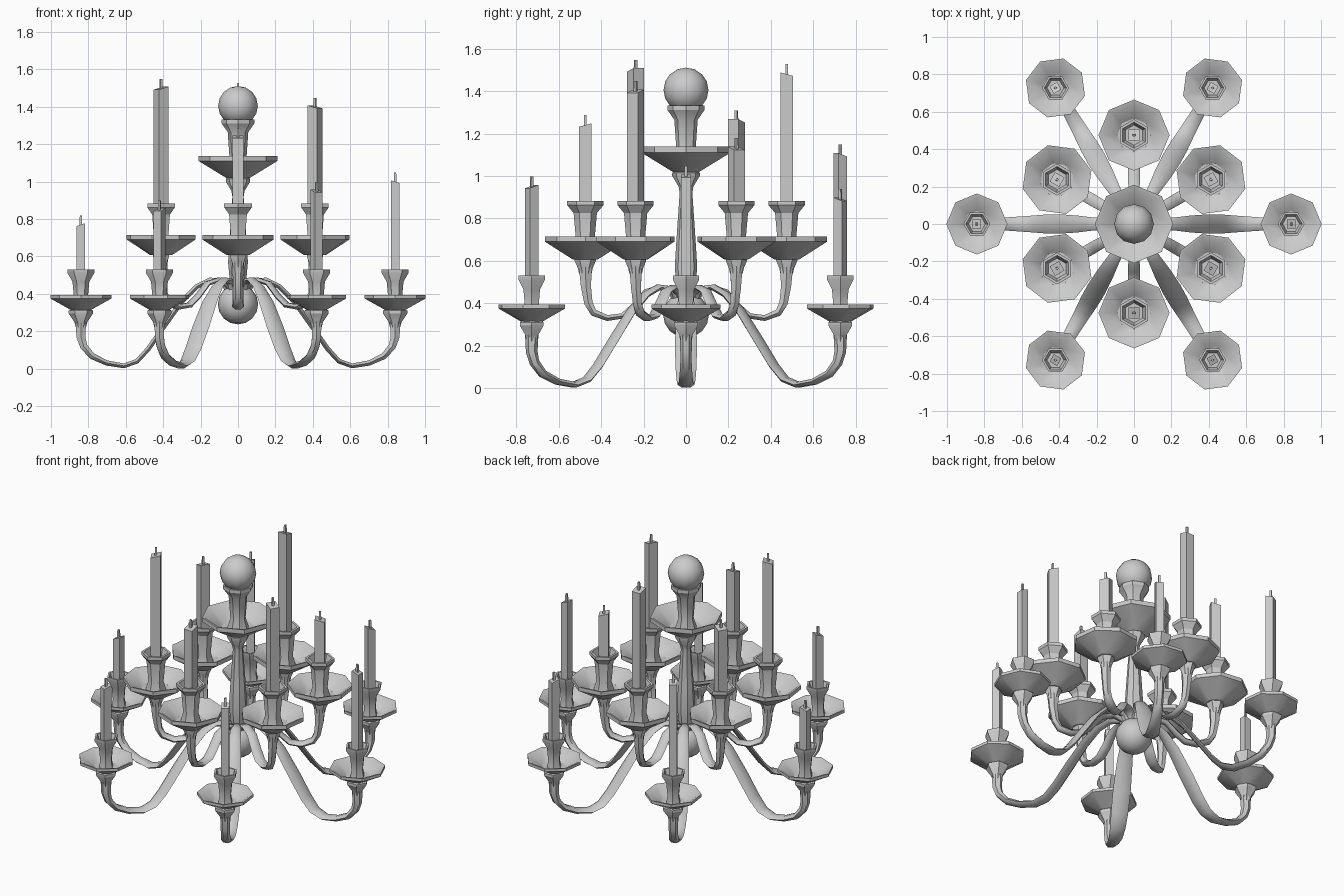
import bpy, bmesh, math
from mathutils import Vector, Matrix

if "Cube" in bpy.data.objects:
    bpy.data.objects.remove(bpy.data.objects["Cube"])


def finish(name, bm, smooth=30, matrix=None):
    if matrix is not None:
        bm.transform(matrix)
    bmesh.ops.recalc_face_normals(bm, faces=bm.faces)
    me = bpy.data.meshes.new(name)
    bm.to_mesh(me)
    bm.free()
    ob = bpy.data.objects.new(name, me)
    bpy.context.collection.objects.link(ob)
    bpy.context.view_layer.objects.active = ob
    bpy.ops.object.select_all(action='DESELECT')
    ob.select_set(True)
    bpy.ops.object.shade_smooth_by_angle(angle=math.radians(smooth))
    return ob


def skin(bm, rings):
    """Bridge matching rings of points and cap both ends."""
    vs = [[bm.verts.new(p) for p in ring] for ring in rings]
    n = len(vs[0])
    for a, b in zip(vs, vs[1:]):
        for i in range(n):
            bm.faces.new((a[i], a[(i + 1) % n], b[(i + 1) % n], b[i]))
    bm.faces.new(vs[0])
    bm.faces.new(vs[-1])


def lathe(name, profile, sides, matrix=None):
    bm = bmesh.new()
    step = 2 * math.pi / sides
    skin(bm, [[(r * math.cos(i * step), r * math.sin(i * step), z) for i in range(sides)]
              for r, z in profile])
    return finish(name, bm, 30, matrix)


def ribbon_arm(name, path, matrix):
    """path: (radius, height, half width, half thickness)"""
    bm = bmesh.new()
    pts = [Vector((p[0], 0, p[1])) for p in path]
    rings = []
    for i, p in enumerate(path):
        t = (pts[min(i + 1, len(pts) - 1)] - pts[max(i - 1, 0)]).normalized()
        n = Vector((-t.z, 0, t.x))
        ring = []
        for k in range(6):
            a = k * math.pi / 3
            ring.append(pts[i] + Vector((0, math.cos(a) * p[2], 0)) + n * math.sin(a) * p[3] * 1.15)
        rings.append(ring)
    skin(bm, rings)
    return finish(name, bm, 50, matrix)


def ball(name, r, z):
    bm = bmesh.new()
    bmesh.ops.create_uvsphere(bm, u_segments=12, v_segments=8, radius=r)
    return finish(name, bm, 60, Matrix.Translation((0, 0, z)))


def candle(name, half, z0, z1, matrix):
    def square(h, z, slant=0.0):
        return [(x * h, y * h, z + slant * x) for x, y in ((-1, -1), (1, -1), (1, 1), (-1, 1))]
    bm = bmesh.new()
    skin(bm, [square(half, z0), square(half, z1, -0.008)])
    finish(name, bm, 30, matrix)
    bm = bmesh.new()
    skin(bm, [square(0.007, z1 - 0.02), square(0.006, z1 + 0.048)])
    finish(name + "_wick", bm, 30, matrix)


# Profiles (radius, height)
outer = dict(
    collar=[(0.027, 0.22), (0.035, 0.25), (0.065, 0.295), (0.065, 0.31), (0.04, 0.325)],
    dish=[(0.05, 0.312), (0.163, 0.375), (0.163, 0.393), (0.15, 0.391), (0.07, 0.34), (0.03, 0.338)],
    cup=[(0.045, 0.335), (0.037, 0.38), (0.045, 0.465), (0.072, 0.512), (0.072, 0.53),
         (0.06, 0.53), (0.045, 0.49)],
    arm=[(0.04, 0.40, 0.025, 0.02), (0.08, 0.465, 0.025, 0.016), (0.15, 0.475, 0.03, 0.013),
         (0.22, 0.44, 0.035, 0.013), (0.30, 0.36, 0.045, 0.013), (0.40, 0.22, 0.052, 0.013),
         (0.48, 0.105, 0.05, 0.013), (0.54, 0.04, 0.045, 0.013), (0.61, 0.015, 0.04, 0.013),
         (0.70, 0.03, 0.034, 0.014), (0.78, 0.067, 0.03, 0.017), (0.825, 0.12, 0.027, 0.02),
         (0.84, 0.17, 0.027, 0.024), (0.84, 0.25, 0.03, 0.028)],
    tops=[1.0, 0.89, 1.10, 0.77, 0.85, 0.95], reach=0.84, turn=0, half=0.023, base=0.48)
inner = dict(
    collar=[(0.03, 0.54), (0.035, 0.565), (0.05, 0.6), (0.05, 0.61), (0.04, 0.625)],
    dish=[(0.06, 0.607), (0.19, 0.69), (0.19, 0.715), (0.175, 0.712), (0.09, 0.645), (0.03, 0.642)],
    cup=[(0.06, 0.64), (0.044, 0.7), (0.055, 0.825), (0.085, 0.862), (0.085, 0.882),
         (0.07, 0.882), (0.054, 0.84)],
    arm=[(0.03, 0.40, 0.025, 0.02), (0.06, 0.45, 0.025, 0.016), (0.12, 0.475, 0.028, 0.012),
         (0.19, 0.455, 0.03, 0.012), (0.25, 0.385, 0.032, 0.012), (0.30, 0.34, 0.032, 0.013),
         (0.37, 0.33, 0.03, 0.014), (0.435, 0.355, 0.026, 0.017), (0.46, 0.40, 0.024, 0.02),
         (0.472, 0.48, 0.027, 0.024), (0.475, 0.61, 0.036, 0.034)],
    tops=[1.13, 1.48, 1.26, 1.50, 1.24, 1.40], reach=0.475, turn=30, half=0.029, base=0.83)

# Two rings of six arms, each with dish, cup and candle
for tier, d in (("outer", outer), ("inner", inner)):
    for i, top in enumerate(d["tops"]):
        rot = Matrix.Rotation(math.radians(d["turn"] + 60 * i), 4, 'Z')
        tip = rot @ Matrix.Translation((d["reach"], 0, 0))
        tag = f"{tier}_{i + 1}"
        ribbon_arm("arm_" + tag, d["arm"], rot)
        lathe("collar_" + tag, d["collar"], 6, tip)
        lathe("drip_dish_" + tag, d["dish"], 8, tip)
        lathe("candle_cup_" + tag, d["cup"], 6, tip)
        candle("candle_" + tag, d["half"], d["base"], top, tip)

# Central column, top dish, neck and balls
lathe("column", [(0.03, 0.40), (0.045, 0.48), (0.053, 0.57), (0.045, 0.7), (0.03, 0.92),
                 (0.035, 0.95), (0.065, 1.0), (0.065, 1.015), (0.04, 1.035)], 8)
lathe("top_dish", [(0.06, 1.018), (0.21, 1.11), (0.21, 1.138), (0.195, 1.135),
                   (0.1, 1.06), (0.03, 1.055)], 8)
lathe("neck", [(0.065, 1.05), (0.045, 1.12), (0.055, 1.265), (0.088, 1.312), (0.088, 1.332),
               (0.07, 1.332), (0.05, 1.30)], 8)
ball("top_ball", 0.106, 1.405)
ball("bottom_ball", 0.108, 0.345)
